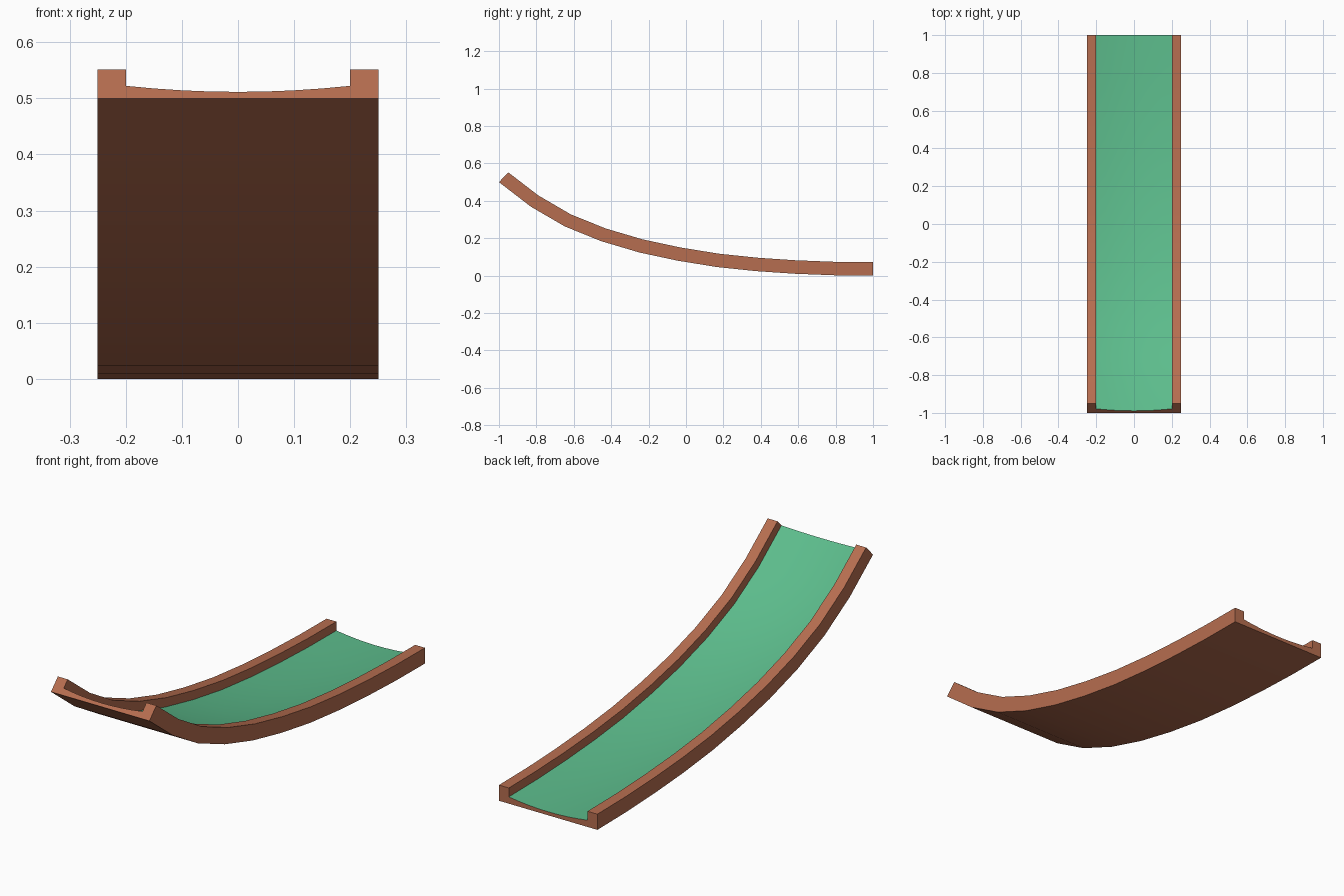
import bpy, bmesh, math
from mathutils import Vector

if "Cube" in bpy.data.objects:
    bpy.data.objects.remove(bpy.data.objects["Cube"])

def material(name, rgb):
    m = bpy.data.materials.new(name)
    m.diffuse_color = (*rgb, 1)
    m.use_nodes = True
    m.node_tree.nodes["Principled BSDF"].inputs["Base Color"].default_value = m.diffuse_color
    return m

brown = material("terracotta brown", (0.47, 0.155, 0.08))
green = material("lane green", (0.107, 0.50, 0.26))

# underside path (y, z) from the raised front end to the flat back end
path = [Vector(p) for p in [
    (-1, .5), (-.83, .369), (-.648, .263), (-.453, .184), (-.25, .124),
    (-.045, .08), (.165, .046), (.375, .024), (.583, .01), (.79, .002), (1, 0)]]

# cross-section (x, height): flat base, square rails, shallow dished floor
H, N = 0.072, 8
dish = [(0.2 - 0.4 * i / N, 0.016 + 0.015 * (1 - 2 * i / N) ** 2) for i in range(N + 1)]
section = [(-.25, 0), (.25, 0), (.25, H), (.2, H)] + dish + [(-.2, H), (-.25, H)]
floor_ids = range(4, 4 + N)

# sweep the section along the path
bm = bmesh.new()
rings = []
last = len(path) - 1
for i, p in enumerate(path):
    if i == 0:
        n = Vector((.05, .0515)).normalized()
    elif i == last:
        n = Vector((0, 1))
    else:
        t = (p - path[i - 1]).normalized() + (path[i + 1] - p).normalized()
        n = Vector((-t.y, t.x)).normalized()
    rings.append([bm.verts.new((x, p.x + n.x * h, p.y + n.y * h)) for x, h in section])

count = len(section)
for a, b in zip(rings, rings[1:]):
    for j in range(count):
        k = (j + 1) % count
        f = bm.faces.new((a[j], a[k], b[k], b[j]))
        f.material_index = 1 if j in floor_ids else 0
# end caps
bm.faces.new(rings[0])
bm.faces.new(rings[-1])
bmesh.ops.recalc_face_normals(bm, faces=bm.faces)

mesh = bpy.data.meshes.new("curved_trough")
bm.to_mesh(mesh)
bm.free()
mesh.materials.append(brown)
mesh.materials.append(green)
trough = bpy.data.objects.new("curved_trough", mesh)
bpy.context.collection.objects.link(trough)

# smooth along the bend, sharp at the rails
bpy.context.view_layer.objects.active = trough
trough.select_set(True)
bpy.ops.object.shade_smooth_by_angle(angle=math.radians(30))
